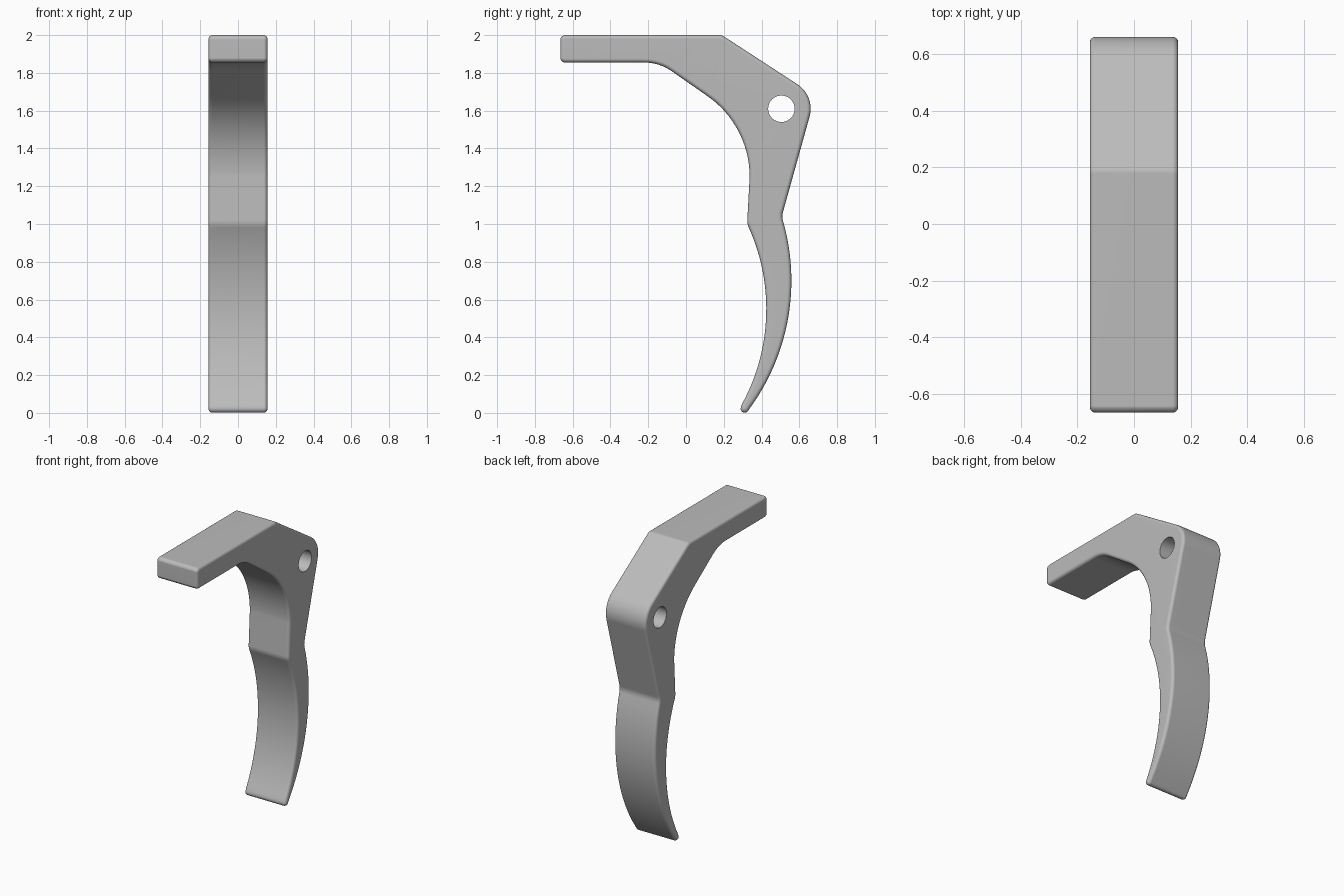
import bpy
import bmesh
from math import sin, cos, tan, radians
from mathutils import Vector

HALF_WIDTH = 0.156
EDGE = 0.02
EDGE_STEPS = 4

cube = bpy.data.objects.get("Cube")
if cube:
    bpy.data.objects.remove(cube)


def arc(cy, cz, r, start, end, n):
    """Points (y, z) along a circular arc, angles in degrees."""
    angles = [radians(start + (end - start) * i / n) for i in range(n + 1)]
    return [Vector((cy + r * cos(a), cz + r * sin(a))) for a in angles]


def corner(before, point, after, r, n=4):
    """Points of a corner rounded with radius r."""
    before, p, after = Vector(before), Vector(point), Vector(after)
    u, v = (before - p).normalized(), (after - p).normalized()
    half = u.angle(v) / 2
    centre = p + (u + v).normalized() * (r / sin(half))
    a = p + u * (r / tan(half)) - centre
    b = p + v * (r / tan(half)) - centre
    return [centre + a.lerp(b, i / n).normalized() * r for i in range(n + 1)]


def inset(points, d):
    """Clockwise outline moved inwards by d."""
    result = []
    for i, p in enumerate(points):
        u = (p - points[i - 1]).normalized()
        v = (points[(i + 1) % len(points)] - p).normalized()
        right = Vector((u.y + v.y, -u.x - v.x))
        result.append(p + right * (d / (1 + u.dot(v))))
    return result


# Side profile, clockwise from the front of the arm
blade_back = arc(-0.589, 0.70, 1.147, 17.2, -36, 26)
blade_front = arc(-0.625, 0.55, 1.05, -28.8, 25.4, 26)
inner_bend = arc(-0.183, 1.25, 0.52, 0, 56, 18)
pivot_round = arc(0.505, 1.61, 0.155, 57, -15.8, 14)
arm_fillet = arc(-0.22, 1.605, 0.25, 56, 90, 8)
arm_top, arm_low, shoulder = (-0.665, 2.0), (-0.665, 1.855), (0.19, 2.0)

profile = corner(arm_low, arm_top, shoulder, 0.024)
profile += corner(arm_top, shoulder, pivot_round[0], 0.04)
profile += pivot_round
profile += corner(pivot_round[-1], blade_back[0], blade_back[1], 0.08)
profile += blade_back[1:]
profile += arc(0.311, 0.023, 0.022, -40, -205, 7)
profile += blade_front[:-1]
profile += corner(blade_front[-2], blade_front[-1], inner_bend[0], 0.08)
profile += inner_bend + arm_fillet
profile += corner(arm_fillet[-1], arm_low, arm_top, 0.024)

bm = bmesh.new()


def add_ring(points, x):
    return [bm.verts.new((x, p.x, p.y)) for p in points]


def skin(a, b):
    for i in range(len(a)):
        bm.faces.new((a[i - 1], a[i], b[i], b[i - 1]))


def ring_edges(ring):
    return [bm.edges.get((ring[i - 1], ring[i])) for i in range(len(ring))]


# Outer wall with rounded rims
stations = []
for k in range(EDGE_STEPS + 1):
    a = radians(90 * k / EDGE_STEPS)
    stations.append((EDGE * (1 - sin(a)), HALF_WIDTH - EDGE * (1 - cos(a))))
rings = [add_ring(inset(profile, d), -x) for d, x in stations]
rings += [add_ring(inset(profile, d), x) for d, x in reversed(stations)]
for first, second in zip(rings, rings[1:]):
    skin(first, second)

# Pivot hole
circle = arc(0.505, 1.61, 0.07, 0, 360, 48)[:-1]
holes = [add_ring(circle, x) for x in (-HALF_WIDTH, HALF_WIDTH)]
skin(*holes)

# Flat sides around the hole
for outline, hole in zip((rings[0], rings[-1]), holes):
    bmesh.ops.triangle_fill(bm, use_beauty=True, normal=(1, 0, 0),
                            edges=ring_edges(outline) + ring_edges(hole))
bmesh.ops.recalc_face_normals(bm, faces=bm.faces)

mesh = bpy.data.meshes.new("lever")
bm.to_mesh(mesh)
bm.free()
lever = bpy.data.objects.new("lever", mesh)
bpy.context.collection.objects.link(lever)

grey = bpy.data.materials.new("plain grey")
grey.use_nodes = True
colour = (0.5, 0.5, 0.5, 1)
grey.diffuse_color = colour
grey.node_tree.nodes["Principled BSDF"].inputs["Base Color"].default_value = colour
mesh.materials.append(grey)

# Smooth curves with flat sides
bpy.ops.object.select_all(action='DESELECT')
lever.select_set(True)
bpy.context.view_layer.objects.active = lever
bpy.ops.object.shade_smooth_by_angle(angle=radians(40))
weighted = lever.modifiers.new("flat sides", 'WEIGHTED_NORMAL')
weighted.keep_sharp = True
